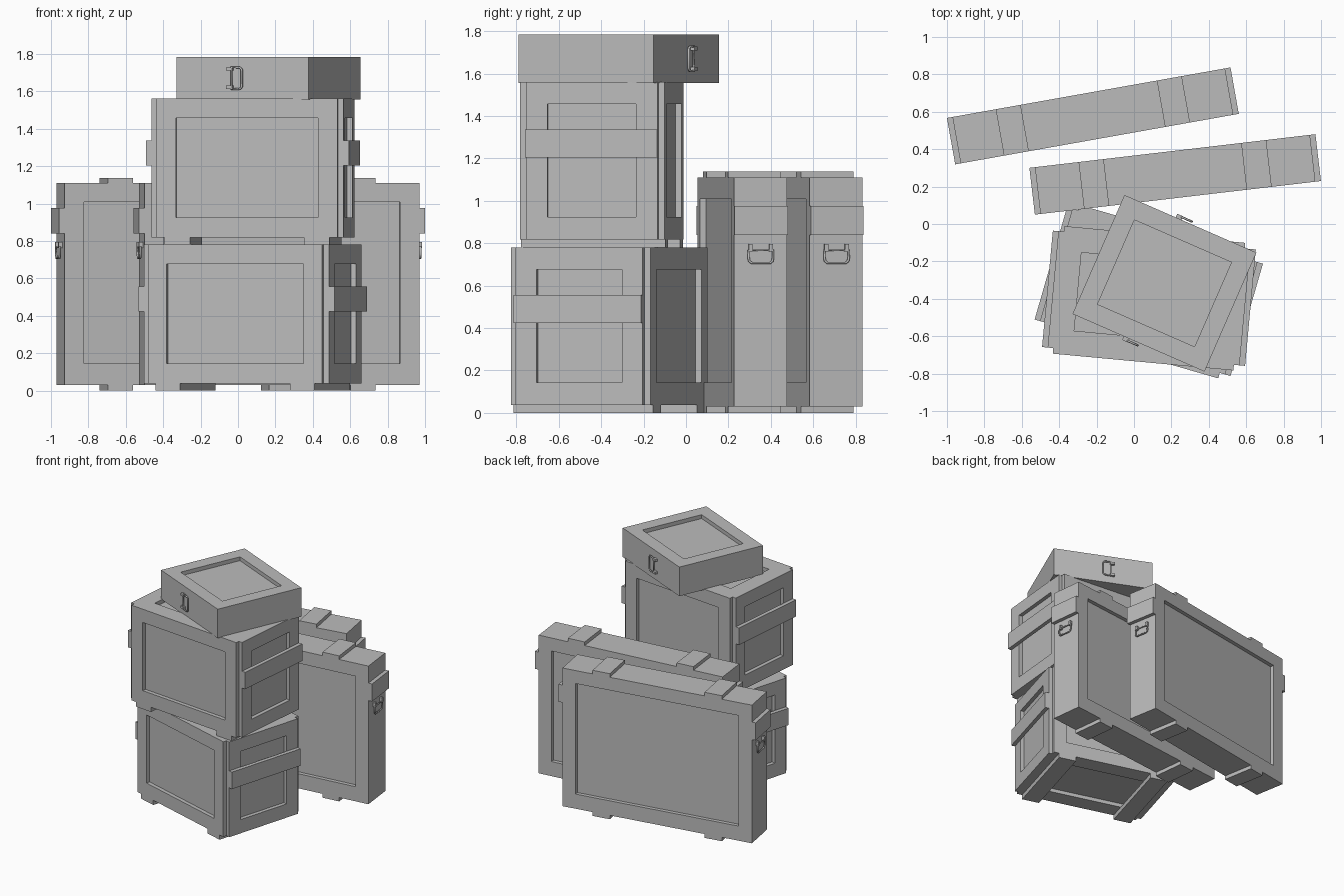
import bpy, bmesh
from math import radians
from mathutils import Matrix, Vector

cube = bpy.data.objects.get("Cube")
if cube:
    bpy.data.objects.remove(cube, do_unlink=True)

GREY = (0.5, 0.5, 0.5, 1)
grey = bpy.data.materials.new("plain grey")
grey.use_nodes = True
grey.diffuse_color = GREY
grey.node_tree.nodes["Principled BSDF"].inputs["Base Color"].default_value = GREY

T = 0.03        # thickness of battens, corner steps and panel recesses


def link(name, mesh, matrix):
    ob = bpy.data.objects.new(name, mesh)
    bpy.context.scene.collection.objects.link(ob)
    ob.matrix_world = matrix
    if not mesh.materials:
        mesh.materials.append(grey)
    return ob


def add_box(bm, lo, hi):
    lo, hi = Vector(lo), Vector(hi)
    size = Matrix.Diagonal((*(hi - lo), 1))
    bmesh.ops.create_cube(bm, size=1, matrix=Matrix.Translation((lo + hi) / 2) @ size)


def boxes(name, spans, matrix):
    bm = bmesh.new()
    for lo, hi in spans:
        add_box(bm, lo, hi)
    mesh = bpy.data.meshes.new(name)
    bm.to_mesh(mesh)
    bm.free()
    return link(name, mesh, matrix)


def place(x, y, z, degrees):
    return Matrix.Translation((x, y, z)) @ Matrix.Rotation(radians(degrees), 4, 'Z')


def body(name, plan, height, panels, matrix):
    """Extrude a plan outline upwards and cut the recessed panels into it."""
    bm = bmesh.new()
    face = bm.faces.new([bm.verts.new((x, y, 0)) for x, y in plan])
    side = bmesh.ops.extrude_face_region(bm, geom=[face])["geom"]
    bmesh.ops.translate(bm, vec=(0, 0, height),
                        verts=[v for v in side if isinstance(v, bmesh.types.BMVert)])
    bmesh.ops.recalc_face_normals(bm, faces=bm.faces)
    mesh = bpy.data.meshes.new(name)
    bm.to_mesh(mesh)
    bm.free()
    ob = link(name, mesh, matrix)
    cutter = boxes("panel_cutter", panels, matrix)
    cutter.hide_render = True
    cut = ob.modifiers.new("panels", 'BOOLEAN')
    cut.operation, cut.solver, cut.object = 'DIFFERENCE', 'EXACT', cutter
    bpy.context.view_layer.update()
    result = ob.evaluated_get(bpy.context.evaluated_depsgraph_get())
    baked = bpy.data.meshes.new_from_object(result)
    ob.modifiers.clear()
    ob.data = baked
    bpy.data.objects.remove(cutter, do_unlink=True)
    return ob


def stepped_plan(w, d):
    """Rectangle with a small square step at each corner."""
    a, b = w - T, d - T
    return [(-a, -d), (a, -d), (a, -b), (w, -b), (w, b), (a, b),
            (a, d), (-a, d), (-a, b), (-w, b), (-w, -b), (-a, -b)]


def rect_plan(w, d):
    return [(-w, -d), (w, -d), (w, d), (-w, d)]


def front_panels(w, d, z0, z1):
    return [((-w, -d - T, z0), (w, -d + T, z1)), ((-w, d - T, z0), (w, d + T, z1))]


def side_panels(w, d, z0, z1):
    return [((-w - T, -d, z0), (-w + T, d, z1)), ((w - T, -d, z0), (w + T, d, z1))]


def flat_panel(w, d, z):
    return ((-w, -d, z - T), (w, d, z + T))


def end_bands(w, d, z0, z1):
    return [((-w - T, -d, z0), (-w, d, z1)), ((w, -d, z0), (w + T, d, z1))]


def runners(u0, u1, d, z0, z1):
    return [((-u1, -d, z0), (-u0, d, z1)), ((u0, -d, z0), (u1, d, z1))]


def make_handle():
    """Swing handle facing -y: rounded loop hanging from two lugs."""
    curve = bpy.data.curves.new("handle_path", 'CURVE')
    curve.dimensions = '3D'
    curve.bevel_depth, curve.bevel_resolution = 0.006, 1
    half = [(0.045, -0.042), (0.055, -0.034), (0.058, -0.02), (0.058, 0.018)]
    path = half + [(-x, z) for x, z in reversed(half)]
    spline = curve.splines.new('POLY')
    spline.points.add(len(path) - 1)
    for p, (x, z) in zip(spline.points, path):
        p.co = (x, -0.014, z, 1)
    spline.use_cyclic_u = True
    temp = bpy.data.objects.new("handle_path", curve)
    bpy.context.scene.collection.objects.link(temp)
    bpy.context.view_layer.update()
    mesh = bpy.data.meshes.new_from_object(
        temp.evaluated_get(bpy.context.evaluated_depsgraph_get()))
    bpy.data.objects.remove(temp, do_unlink=True)
    bm = bmesh.new()
    bm.from_mesh(mesh)
    for s in (-1, 1):
        add_box(bm, (s * 0.049 - 0.009, -0.021, 0.012), (s * 0.049 + 0.009, 0, 0.046))
    bm.to_mesh(mesh)
    bm.free()
    return mesh


handle = make_handle()


# Two stacked crates with stepped corners, recessed panels, bands and runners
def crate(name, matrix):
    w, d, h = 0.515, 0.3425, 0.744
    pw, pd, z0, z1 = 0.382, 0.21, 0.107, 0.64
    panels = (front_panels(pw, d, z0, z1) + side_panels(w, pd, z0, z1)
              + [flat_panel(pw, pd, 0), flat_panel(pw, pd, h)])
    body(name + "_body", stepped_plan(w, d), h, panels, matrix)
    boxes(name + "_bands", end_bands(w, d - T, 0.387, 0.519), matrix)
    boxes(name + "_runners", runners(0.305, 0.443, d, -0.037, 0), matrix)


crate("lower_crate", place(0.079, -0.3615, 0.037, -16.1))
crate("upper_crate", place(0.08, -0.397, 0.818, -5.3))


# Two tall narrow cases standing behind
def tall_case(name, matrix):
    w, d, h = 0.74, 0.126, 1.08
    body(name + "_body", rect_plan(w, d), h, front_panels(0.636, d, 0.114, 0.978), matrix)
    boxes(name + "_bands", end_bands(w, d, 0.81, 0.947), matrix)
    boxes(name + "_feet", runners(0.37, 0.505, d, -T, 0), matrix)
    boxes(name + "_top_battens", runners(0.37, 0.505, d, h, h + 0.028), matrix)
    for side, s in (("left", 1), ("right", -1)):
        spot = place(s * w, 0, 0.72, s * 90)
        link(name + "_handle_" + side, handle, matrix @ spot)


tall_case("rear_case", place(-0.22, 0.578, T, 10.1))
tall_case("middle_case", place(0.22, 0.265, T, 6.7))

# Shallow box on top with a sunken lid and upright handles
top = place(0.163, -0.317, 1.557, -23.6)
W, D, H = 0.385, 0.347, 0.227
body("top_box", rect_plan(W, D), H, [flat_panel(0.283, 0.246, H)], top)
for end, s in (("front", -1), ("back", 1)):
    turn = Matrix.Rotation(radians(s * 90), 4, 'Y')
    spot = place(-0.04, s * D, H / 2, 0 if s < 0 else 180)
    link("top_box_handle_" + end, handle, top @ spot @ turn)
